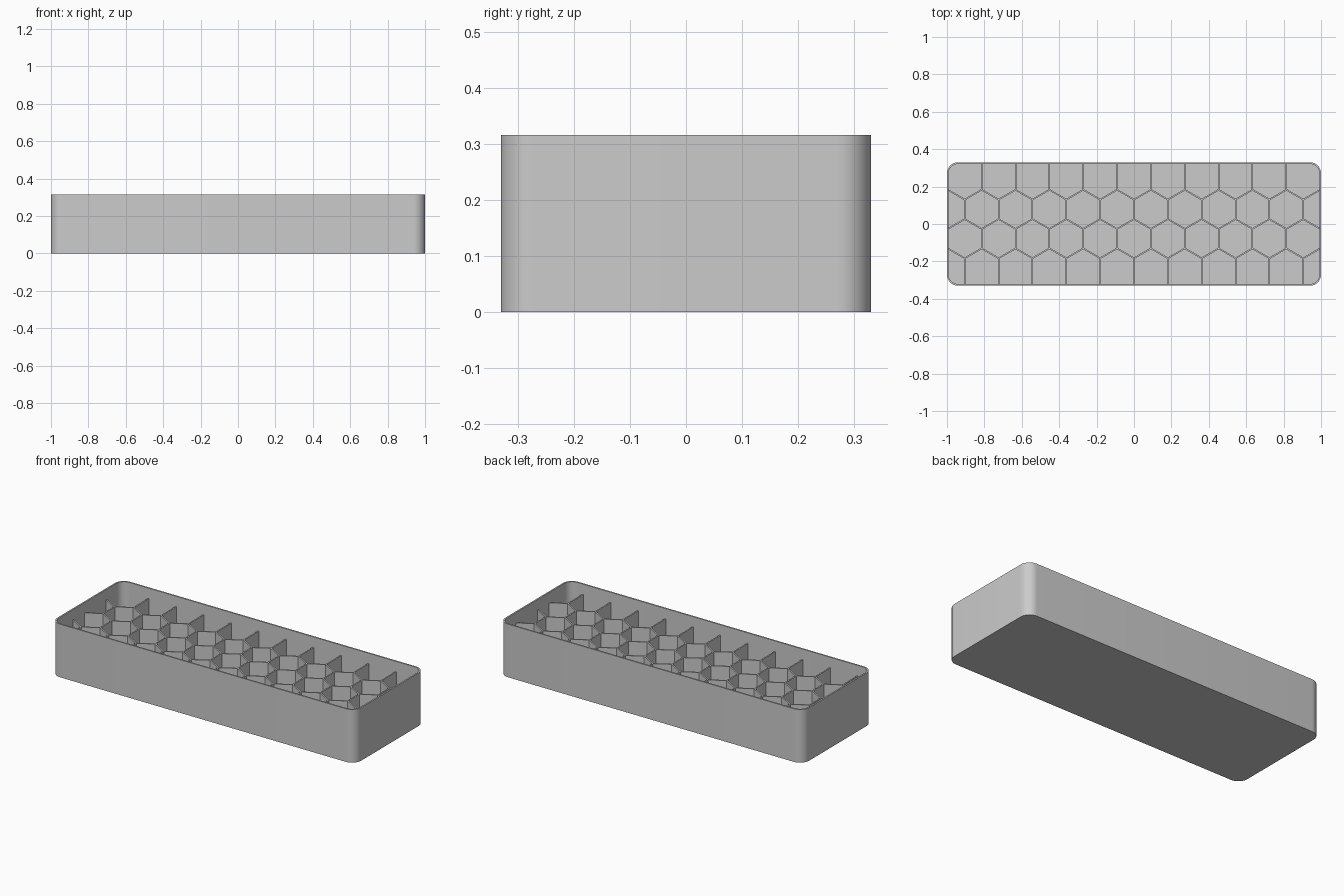
import bpy
import bmesh
from math import cos, sin, pi, sqrt, radians

if "Cube" in bpy.data.objects:
    bpy.data.objects.remove(bpy.data.objects["Cube"], do_unlink=True)

LENGTH, WIDTH, HEIGHT = 2.0, 0.66, 0.316
RADIUS, WALL, FLOOR = 0.06, 0.009, 0.01
PITCH = 0.181                # hexagon width across flats
SIDE = PITCH / sqrt(3)
DIVIDER_TOP = 0.254

grey = bpy.data.materials.new("light grey plastic")
grey.use_nodes = True
colour = (0.6, 0.6, 0.6, 1)
grey.diffuse_color = colour
grey.node_tree.nodes["Principled BSDF"].inputs["Base Color"].default_value = colour


def make_object(name, bm):
    mesh = bpy.data.meshes.new(name)
    bm.to_mesh(mesh)
    bm.free()
    obj = bpy.data.objects.new(name, mesh)
    bpy.context.collection.objects.link(obj)
    mesh.materials.append(grey)
    return obj


def rounded_loop(bm, inset, z, steps=12):
    """Rounded rectangle of vertices, anticlockwise."""
    r = RADIUS - inset
    cx, cy = LENGTH / 2 - RADIUS, WIDTH / 2 - RADIUS
    loop = []
    for corner, (sx, sy) in enumerate([(1, 1), (-1, 1), (-1, -1), (1, -1)]):
        for i in range(steps + 1):
            a = (corner + i / steps) * pi / 2
            loop.append(bm.verts.new((sx * cx + r * cos(a), sy * cy + r * sin(a), z)))
    return loop


# Open tray: outside wall, rim, inside wall and floor
bm = bmesh.new()
loops = [rounded_loop(bm, 0, 0), rounded_loop(bm, 0, HEIGHT),
         rounded_loop(bm, WALL, HEIGHT), rounded_loop(bm, WALL, FLOOR)]
for low, high in zip(loops, loops[1:]):
    for i in range(len(low)):
        j = (i + 1) % len(low)
        bm.faces.new((low[i], low[j], high[j], high[i]))
bm.faces.new(loops[0][::-1])
bm.faces.new(loops[-1])
tray = make_object("tray", bm)
bpy.ops.object.select_all(action="DESELECT")
tray.select_set(True)
bpy.context.view_layer.objects.active = tray
bpy.ops.object.shade_smooth_by_angle(angle=radians(30))

# Honeycomb dividers: upright sheets along hexagon edges, thickened
bm = bmesh.new()
columns = {}


def column(x, y):
    key = (round(x, 4), round(y, 4))
    if key not in columns:
        columns[key] = [bm.verts.new((x, y, z)) for z in (FLOOR / 2, DIVIDER_TOP)]
    return columns[key]


def sheet(p, q):
    a, b = column(*p), column(*q)
    bm.faces.new((a[0], b[0], b[1], a[1]))


def zigzag(row, k):
    """Point k of a zigzag; row 1 is at the back, row -1 at the front."""
    up = 1 if (k + row) % 2 == 0 else -1
    return (k * PITCH / 2, row * 1.5 * SIDE + up * SIDE / 4)


for row in (1, 0, -1):
    for k in range(-11, 11):
        sheet(zigzag(row, k), zigzag(row, k + 1))
for k in range(-10, 11):
    x = k * PITCH / 2
    if k % 2:
        sheet(zigzag(1, k), (x, WIDTH / 2 - WALL / 2))
        sheet(zigzag(0, k), zigzag(-1, k))
    else:
        sheet(zigzag(1, k), zigzag(0, k))
        sheet(zigzag(-1, k), (x, -WIDTH / 2 + WALL / 2))
dividers = make_object("honeycomb_dividers", bm)
thick = dividers.modifiers.new("thickness", "SOLIDIFY")
thick.solidify_mode = "NON_MANIFOLD"
thick.nonmanifold_thickness_mode = "EVEN"
thick.thickness = 0.008
thick.offset = 0
